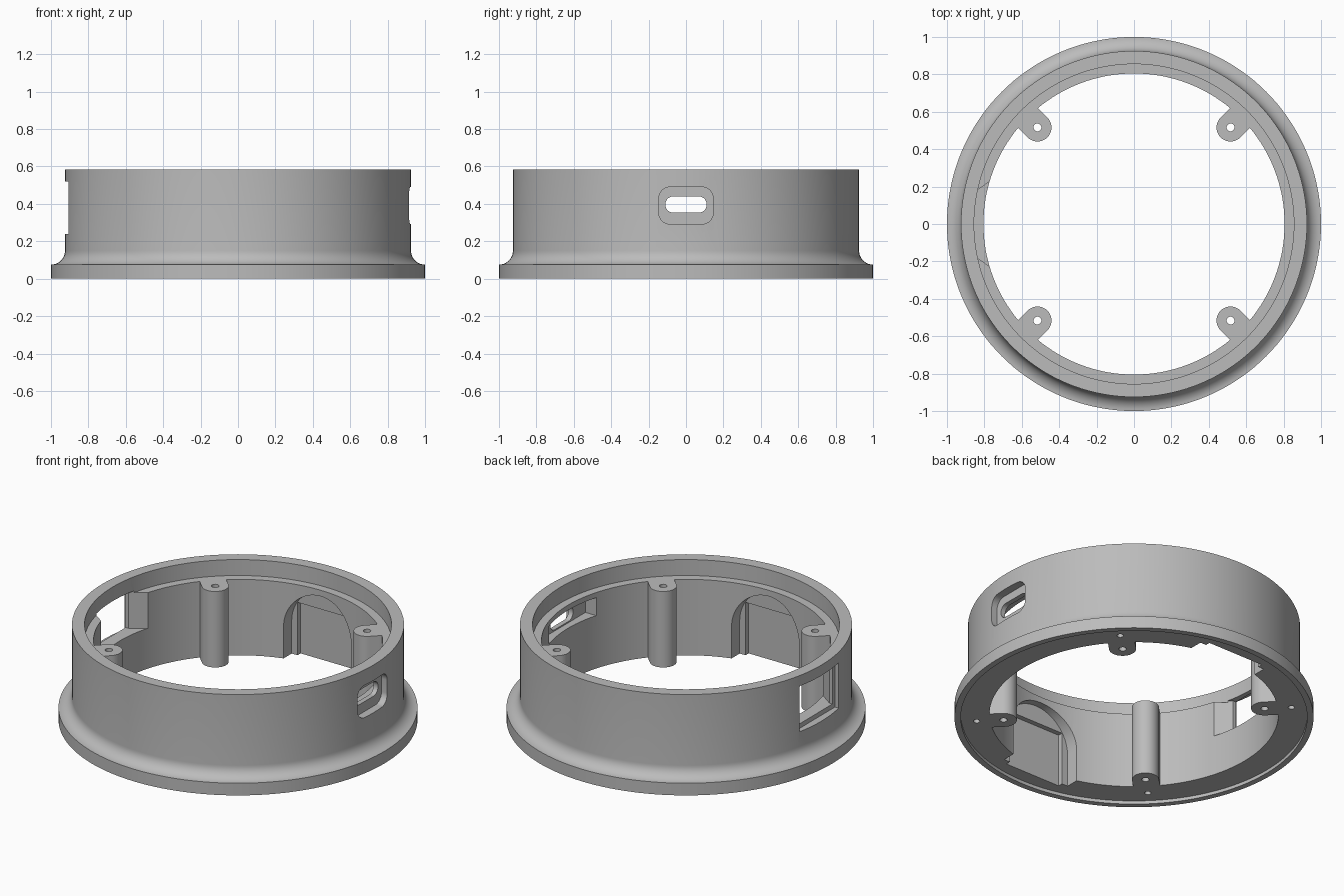
import bpy, bmesh
from math import sin, cos, pi, radians
from mathutils import Vector

cube = bpy.data.objects.get("Cube")
if cube:
    bpy.data.objects.remove(cube, do_unlink=True)

grey = bpy.data.materials.new("plain grey")
grey.use_nodes = True
grey.diffuse_color = (0.5, 0.5, 0.5, 1)
grey.node_tree.nodes["Principled BSDF"].inputs["Base Color"].default_value = (0.5, 0.5, 0.5, 1)

FLOOR, LEDGE, TOP = 0.02, 0.487, 0.585
INNER, WALL = 0.805, 0.925


def make_object(name, bm):
    bmesh.ops.recalc_face_normals(bm, faces=bm.faces)
    mesh = bpy.data.meshes.new(name)
    bm.to_mesh(mesh)
    bm.free()
    mesh.materials.append(grey)
    obj = bpy.data.objects.new(name, mesh)
    bpy.context.collection.objects.link(obj)
    return obj


def prism(name, outline, low, high, axis="z"):
    """Extrude a 2D outline between two positions along an axis."""
    place = {"x": lambda u, v, w: (w, u, v),
             "y": lambda u, v, w: (u, w, v),
             "z": lambda u, v, w: (u, v, w)}[axis]
    bm = bmesh.new()
    face = bm.faces.new([bm.verts.new(place(u, v, low)) for u, v in outline])
    moved = bmesh.ops.extrude_face_region(bm, geom=[face])["geom"]
    verts = [g for g in moved if isinstance(g, bmesh.types.BMVert)]
    bmesh.ops.translate(bm, verts=verts, vec=Vector(place(0, 0, high - low)))
    return make_object(name, bm)


def arc(cx, cy, r, start, end, steps=12):
    angles = [radians(start + (end - start) * i / steps) for i in range(steps + 1)]
    return [(cx + r * cos(a), cy + r * sin(a)) for a in angles]


def rectangle(half, low, high):
    return [(-half, low), (half, low), (half, high), (-half, high)]


def rounded(half, low, high, r):
    x = half - r
    return (arc(x, high - r, r, 0, 90) + arc(-x, high - r, r, 90, 180)
            + arc(-x, low + r, r, 180, 270) + arc(x, low + r, r, 270, 360))


def combine(target, tool, operation="DIFFERENCE"):
    mod = target.modifiers.new("combine", "BOOLEAN")
    mod.operation, mod.solver, mod.object = operation, "EXACT", tool
    bpy.context.view_layer.objects.active = target
    bpy.ops.object.modifier_apply(modifier=mod.name)
    bpy.data.objects.remove(tool, do_unlink=True)


# Ring body: lathe a wall section with flared foot, top recess and foot lip
section = [(INNER, FLOOR), (0.965, FLOOR), (0.965, 0), (1, 0), (1, 0.075)]
section += arc(1, 0.15, 0.075, 270, 180, 10)[1:]
section += [(WALL, TOP), (0.855, TOP), (0.855, LEDGE), (INNER, LEDGE)]
bm = bmesh.new()
SIDES = 144
rings = [[bm.verts.new((r * cos(2 * pi * i / SIDES), r * sin(2 * pi * i / SIDES), z))
          for r, z in section] for i in range(SIDES)]
for i, ring in enumerate(rings):
    after = rings[(i + 1) % SIDES]
    for j in range(len(section)):
        k = (j + 1) % len(section)
        bm.faces.new((ring[j], after[j], after[k], ring[k]))
body = make_object("ring_housing", bm)


# Four screw posts joined to the wall, each with a through hole and a foot hole
def turned(points, angle):
    a = radians(angle)
    return [(x * cos(a) - y * sin(a), x * sin(a) + y * cos(a)) for x, y in points]


POST = 0.73
for angle in (45, 135, 225, 315):
    outline = arc(POST, 0, 0.075, 90, 270, 20) + [(0.83, -0.075), (0.83, 0.075)]
    combine(body, prism("screw_post", turned(outline, angle), FLOOR, LEDGE), "UNION")
for angle in (45, 135, 225, 315):
    hole = arc(POST, 0, 0.021, 0, 345, 23)
    combine(body, prism("post_hole", turned(hole, angle), -0.1, 0.7))
    hole = arc(0.88, 0, 0.018, 0, 345, 23)
    combine(body, prism("foot_hole", turned(hole, angle), -0.1, 0.12))

# Port: rounded outer recess, inner pocket and narrow slot between them
combine(body, prism("port_recess", rounded(0.145, 0.292, 0.49, 0.06), 0.875, 1.1, "x"))
combine(body, prism("port_pocket", rectangle(0.23, 0.345, 0.455), 0.7, 0.845, "x"))
combine(body, prism("port_slot", rounded(0.11, 0.353, 0.44, 0.042), 0.7, 1.1, "x"))

# Window: stepped outer frame and an opening that flares towards the inside
combine(body, prism("window_recess", rectangle(0.19, 0.24, 0.52), -1.1, -0.88, "x"))
flare = [(-1, -0.165), (-0.86, -0.165), (-0.74, -0.25),
         (-0.74, 0.25), (-0.86, 0.165), (-1, 0.165)]
combine(body, prism("window_opening", flare, 0.268, 0.498))

# Arched pockets inside the front and back walls, with a deeper flat panel
for side in (-1, 1):
    arch = [(-0.23, -0.1), (0.23, -0.1)] + arc(0, 0.22, 0.23, 0, 180, 32)
    combine(body, prism("arch_pocket", arch, side * 0.6, side * 0.85, "y"))
    combine(body, prism("arch_panel", rectangle(0.19, -0.1, 0.345),
                        side * 0.6, side * 0.88, "y"))

# Smooth curved walls, crisp edges
bpy.ops.object.select_all(action="DESELECT")
body.select_set(True)
bpy.context.view_layer.objects.active = body
bpy.ops.object.shade_smooth_by_angle(angle=radians(25))
